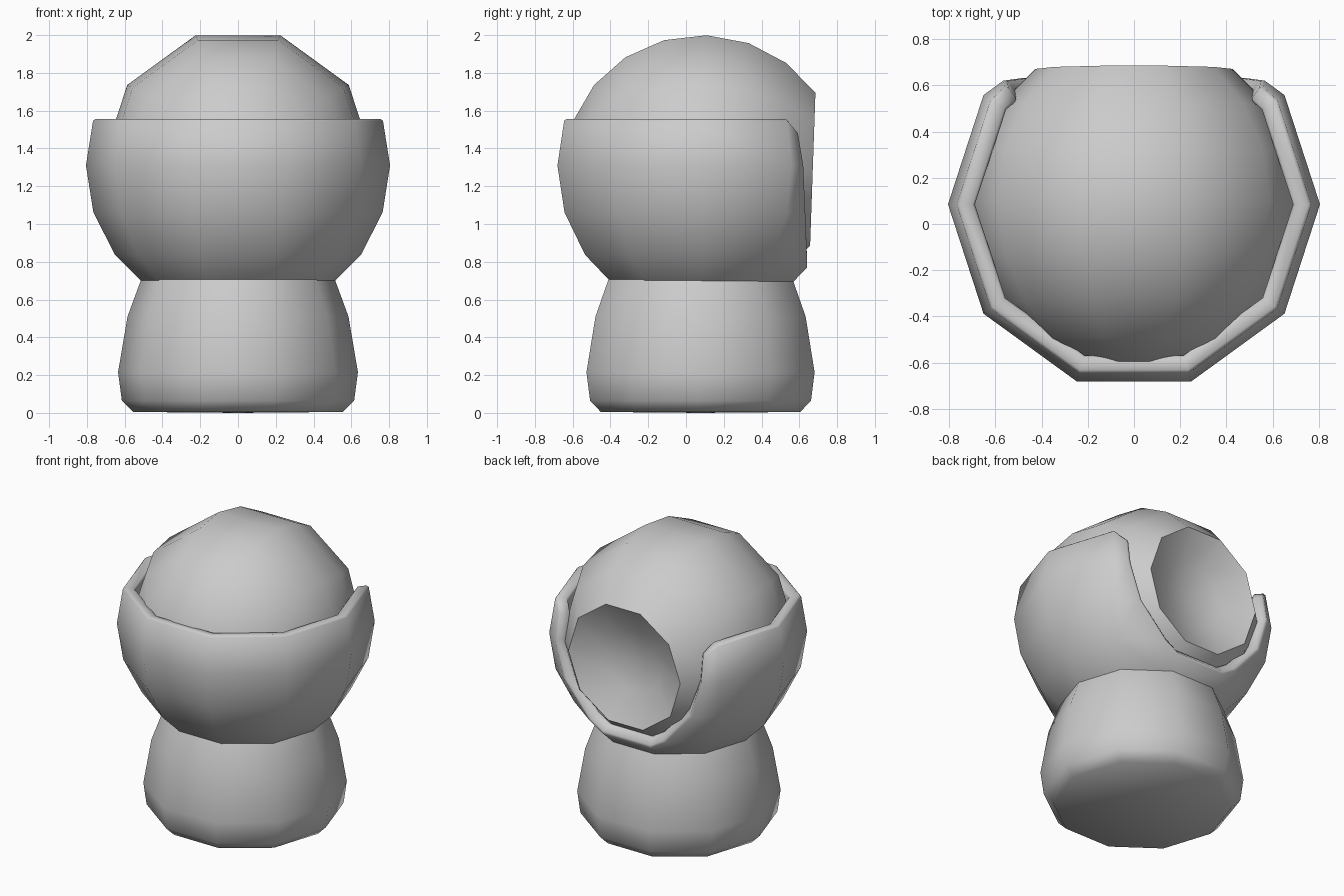
import bpy, bmesh
from math import sin, cos, pi, radians

if "Cube" in bpy.data.objects:
    bpy.data.objects.remove(bpy.data.objects["Cube"])

SIDES = 10


def lathe(name, profile, location, tilt=0, cuts=(), smooth=60):
    """Spin a bottom-to-top (radius, height) profile, then trim it with planes."""
    bm = bmesh.new()
    rings = [[bm.verts.new((r * cos(2 * pi * i / SIDES), r * sin(2 * pi * i / SIDES), z))
              for i in range(SIDES)] for r, z in profile]
    for low, high in zip(rings, rings[1:]):
        for i in range(SIDES):
            j = (i + 1) % SIDES
            bm.faces.new((low[i], low[j], high[j], high[i]))
    bmesh.ops.remove_doubles(bm, verts=bm.verts[:], dist=0.001)
    for (y, z), (ny, nz) in cuts:
        bmesh.ops.bisect_plane(bm, geom=bm.verts[:] + bm.edges[:] + bm.faces[:], dist=0.001,
                               plane_co=(0, y - location[1], z - location[2]),
                               plane_no=(0, ny, nz), clear_outer=True)
    if cuts:
        bmesh.ops.remove_doubles(bm, verts=bm.verts[:], dist=0.01)
    mesh = bpy.data.meshes.new(name)
    bm.to_mesh(mesh)
    bm.free()
    obj = bpy.data.objects.new(name, mesh)
    bpy.context.collection.objects.link(obj)
    obj.location = location
    obj.rotation_euler.x = tilt
    bpy.ops.object.select_all(action='DESELECT')
    obj.select_set(True)
    bpy.context.view_layer.objects.active = obj
    bpy.ops.object.shade_smooth_by_angle(angle=radians(smooth))
    return obj


def arc(radius, start, end):
    """Sphere profile points every 18 degrees of latitude."""
    return [(radius * cos(radians(a)), radius * sin(radians(a)))
            for a in range(start, end + 1, 18)]


# Pedestal
lathe("pedestal", [(0, 0), (0.555, 0.005), (0.615, 0.065), (0.635, 0.215), (0.585, 0.51),
                   (0.515, 0.70), (0.49, 0.75), (0, 0.75)], (0, 0.077, 0))

# Cupped shell, open on top and cut away at the back
back_cuts = [((0.535, 1.558), (0.075, 0.065)),
             ((0.60, 1.48), (0.18, 0.03)),
             ((0.63, 1.30), (0.53, 0.02))]
shell = lathe("shell", arc(0.805, -90, 18), (0, 0.085, 1.31), cuts=back_cuts, smooth=180)
wall = shell.modifiers.new("wall", 'SOLIDIFY')
wall.thickness = 0.08
wall.offset = -1
lip = shell.modifiers.new("lip", 'BEVEL')
lip.width = 0.012
lip.segments = 1
lip.limit_method = 'ANGLE'
lip.angle_limit = radians(60)

# Ball lying on its side, with its back cap pushed in to form a dish
R = 0.725
edge = R * sin(radians(54))
dish = [(r, 2 * edge - z) for r, z in arc(R, 72, 90)]
lathe("ball", arc(R, -90, 54) + dish, (0, 0.085, 1.31), tilt=radians(-92))
